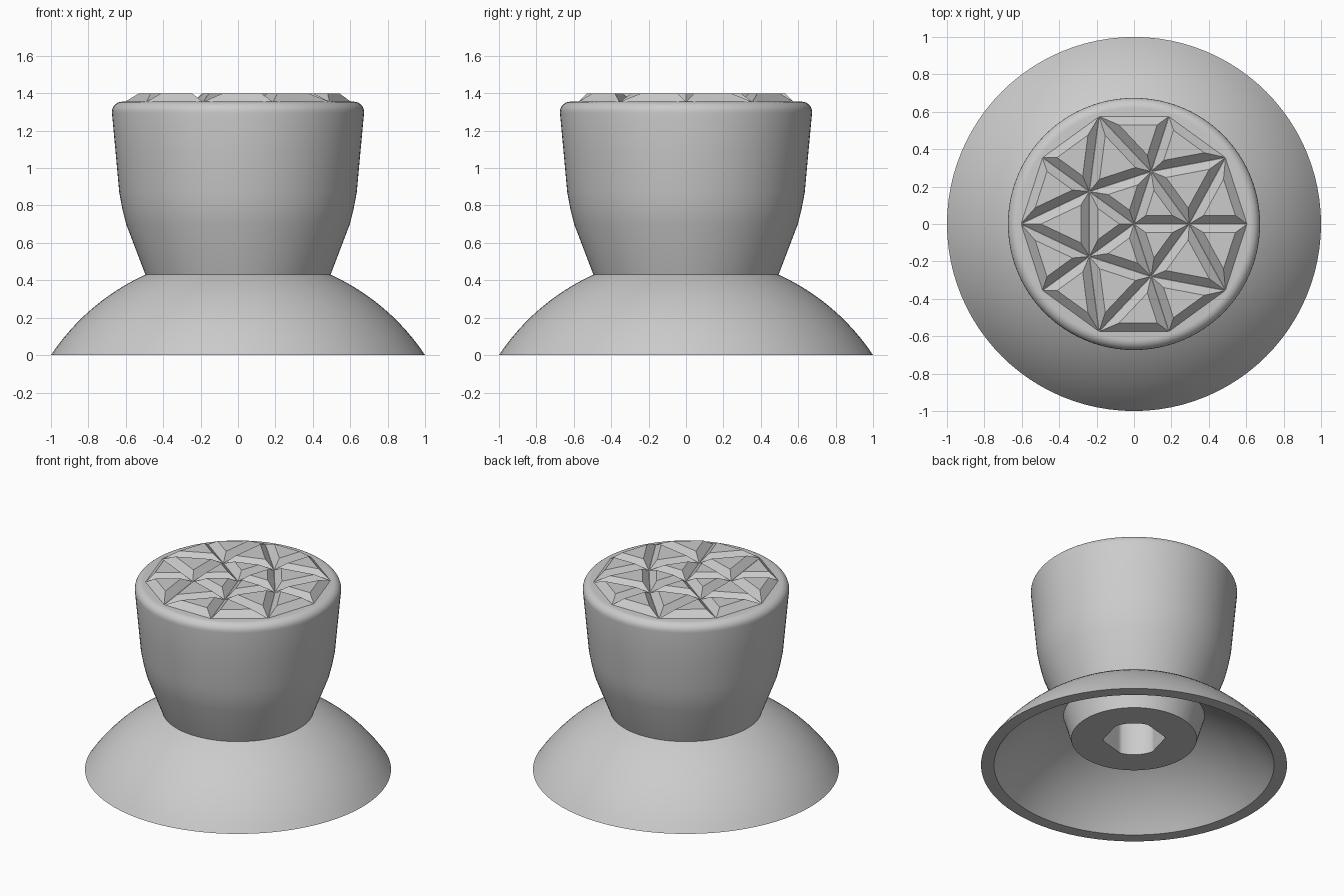
import bpy, bmesh, math
from mathutils import Vector

cube = bpy.data.objects.get("Cube")
if cube:
    bpy.data.objects.remove(cube, do_unlink=True)

SEGMENTS = 96

grey = bpy.data.materials.new("plain_grey")
grey.use_nodes = True
colour = (0.6, 0.6, 0.6, 1)
grey.diffuse_color = colour
grey.node_tree.nodes["Principled BSDF"].inputs["Base Color"].default_value = colour


def make_object(name, bm, smooth=True):
    mesh = bpy.data.meshes.new(name)
    bm.to_mesh(mesh)
    bm.free()
    mesh.materials.append(grey)
    obj = bpy.data.objects.new(name, mesh)
    bpy.context.collection.objects.link(obj)
    if smooth:
        bpy.ops.object.select_all(action='DESELECT')
        obj.select_set(True)
        bpy.context.view_layer.objects.active = obj
        bpy.ops.object.shade_smooth_by_angle(angle=math.radians(35))
    return obj


def ring(bm, radius, z):
    """Ring of vertices; radius is a number or a function of the angle."""
    verts = []
    for i in range(SEGMENTS):
        a = math.tau * i / SEGMENTS
        r = radius(a) if callable(radius) else radius
        verts.append(bm.verts.new((r * math.cos(a), r * math.sin(a), z)))
    return verts


def loft(bm, profile, close=False, cap_start=False, cap_end=False):
    rings = [ring(bm, r, z) for r, z in profile]
    pairs = list(zip(rings, rings[1:]))
    if close:
        pairs.append((rings[-1], rings[0]))
    for low, high in pairs:
        for i in range(SEGMENTS):
            j = (i + 1) % SEGMENTS
            bm.faces.new((low[i], low[j], high[j], high[i]))
    if cap_start:
        bm.faces.new(rings[0][::-1])
    if cap_end:
        bm.faces.new(rings[-1])
    bmesh.ops.recalc_face_normals(bm, faces=bm.faces)


# Hollow dome skirt: two concentric spherical arcs
CENTRE_Z = -0.663


def dome_arc(r_start, r_end, steps=14):
    radius = math.hypot(r_start, CENTRE_Z)
    a0, a1 = math.asin(r_start / radius), math.asin(r_end / radius)
    for i in range(steps + 1):
        a = a0 + (a1 - a0) * i / steps
        yield radius * math.sin(a), CENTRE_Z + radius * math.cos(a)


bm = bmesh.new()
loft(bm, list(dome_arc(1.0, 0.4)) + list(dome_arc(0.915, 0.4))[::-1], close=True)
make_object("dome_skirt", bm)

# Flared grip with a rounded top rim
profile = [(0.495, 0.43), (0.598, 0.70), (0.618, 0.78), (0.635, 0.87),
           (0.655, 1.09), (0.674, 1.295)]
for i in range(1, 9):
    a = math.pi / 2 * i / 8
    profile.append((0.619 + 0.055 * math.cos(a), 1.3 + 0.055 * math.sin(a)))
bm = bmesh.new()
loft(bm, profile, cap_end=True)
make_object("grip", bm)


# Tapered socket under the dome, its bore having two wedge-shaped sides
def bore(a):
    phi = abs(math.remainder(a + math.pi / 4, math.pi))
    return min(0.205, 0.18 / math.cos(phi - math.pi / 6))


bm = bmesh.new()
loft(bm, [(0.47, 0.40), (0.41, 0.196), (bore, 0.196), (bore, 0.85)], cap_end=True)
make_object("socket", bm)

# Textured top: five-fold field of triangles, each a flat-topped raised facet
BASE_Z, TOP_Z, BEVEL = 1.354, 1.40, 0.046


def polar(r, degrees):
    a = math.radians(degrees)
    return Vector((r * math.cos(a), r * math.sin(a), BASE_Z))


def raised_triangle(bm, corners):
    a, b, c = corners
    sides = (b - c).length, (c - a).length, (a - b).length
    perimeter = sum(sides)
    incentre = (a * sides[0] + b * sides[1] + c * sides[2]) / perimeter
    inradius = (b - a).cross(c - a).length / perimeter
    low = [bm.verts.new(p) for p in corners]
    high = []
    for p in corners:
        q = incentre.lerp(p, 1 - BEVEL / inradius)
        q.z = TOP_Z
        high.append(bm.verts.new(q))
    bm.faces.new(high)
    for i in range(3):
        j = (i + 1) % 3
        bm.faces.new((low[i], low[j], high[j], high[i]))


bm = bmesh.new()
centre = Vector((0, 0, BASE_Z))
for k in range(5):
    t = 72 * k
    inner, next_inner = polar(0.295, t), polar(0.295, t + 72)
    outer = [polar(0.605, t + d) for d in (0, 36, 72)]
    raised_triangle(bm, (centre, inner, next_inner))
    raised_triangle(bm, (inner, outer[0], outer[1]))
    raised_triangle(bm, (inner, outer[1], next_inner))
    raised_triangle(bm, (next_inner, outer[1], outer[2]))
bmesh.ops.recalc_face_normals(bm, faces=bm.faces)
for f in bm.faces:
    if f.normal.z < 0:
        f.normal_flip()
make_object("grip_texture", bm, smooth=False)
